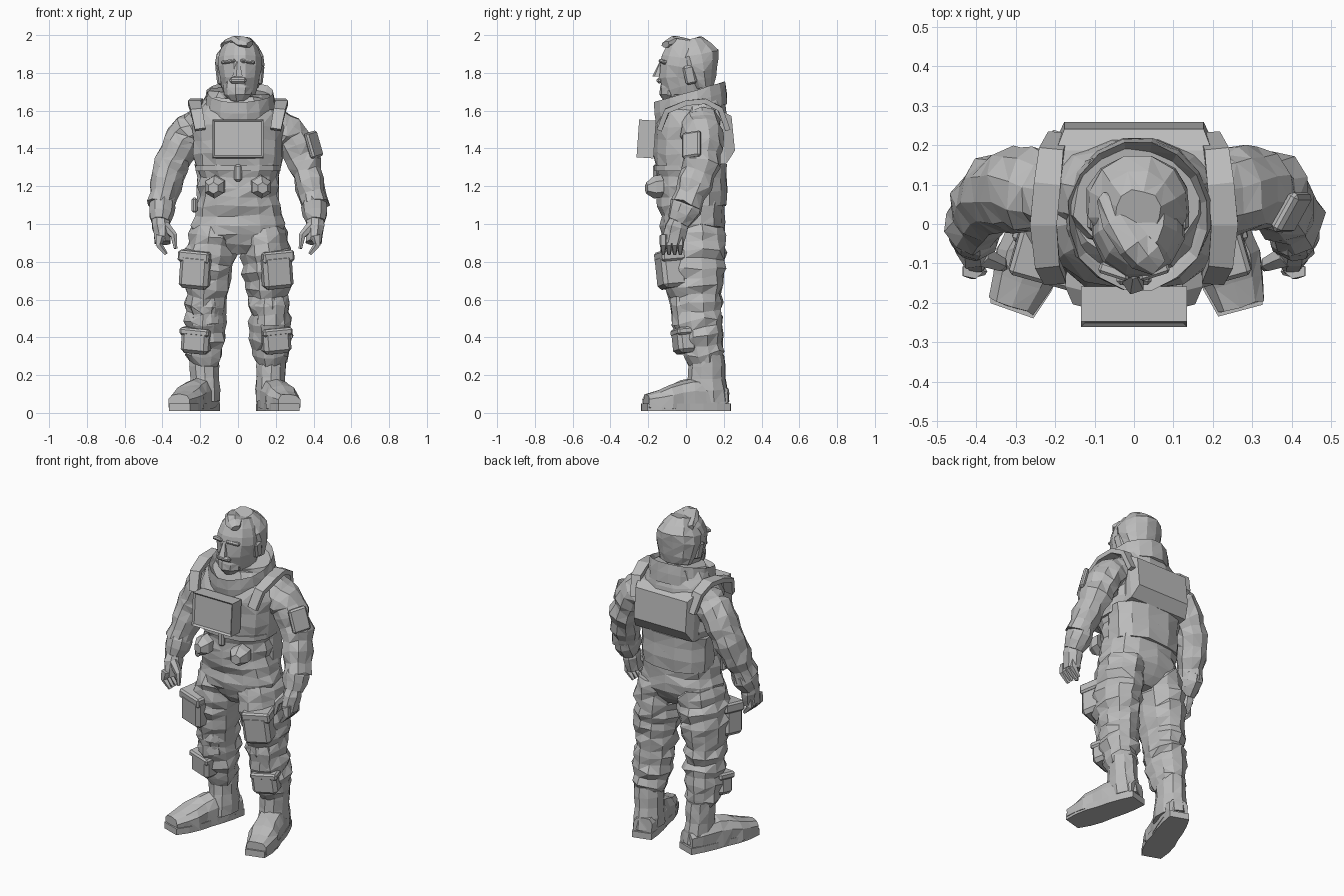
import bpy, bmesh, math, random
from mathutils import Vector, Matrix

random.seed(7)
old = bpy.data.objects.get("Cube")
if old:
    bpy.data.objects.remove(old)

grey = (.5, .5, .5, 1)
suit = bpy.data.materials.new("suit_grey")
suit.use_nodes = True
suit.diffuse_color = grey
suit.node_tree.nodes["Principled BSDF"].inputs["Base Color"].default_value = grey


def finish(name, bm, side):
    """Mirror if needed, then turn the mesh into a named object."""
    bm.transform(Matrix.Diagonal((side, 1, 1, 1)))
    bmesh.ops.recalc_face_normals(bm, faces=bm.faces)
    mesh = bpy.data.meshes.new(name)
    bm.to_mesh(mesh)
    bm.free()
    mesh.materials.append(suit)
    bpy.context.collection.objects.link(bpy.data.objects.new(name, mesh))


def sample(values, t):
    """Read an evenly spaced list of numbers or points at t from start to end."""
    if len(values) == 1:
        return values[0]
    place = t * (len(values) - 1)
    i = min(int(place), len(values) - 2)
    return values[i] + (values[i + 1] - values[i]) * (place - i)


def loft(name, path, width, depth, rings=5, sides=10, fold=0, side=1,
         axis=None, power=1, floor=0):
    """Sweep an ellipse along a path; fold crumples the cloth."""
    path = [Vector(p) for p in path]
    bm = bmesh.new()
    loops = []
    step = 1 / (rings - 1)
    for i in range(rings):
        t = min(i * step, 1)
        ahead = sample(path, min(t + step, 1)) - sample(path, max(t - step, 0))
        along = (Vector(axis) if axis else ahead).normalized()
        across = Vector((1, 0, 0))
        across = (across - along * across.dot(along)).normalized()
        up = along.cross(across)
        ridge = fold * (i % 2 - .5)
        loop = []
        for j in range(sides):
            angle = math.tau * (j + .5) / sides
            c, s = math.cos(angle), math.sin(angle)
            c = math.copysign(abs(c) ** power, c)
            s = math.copysign(abs(s) ** power, s)
            swell = ridge + random.uniform(-fold, fold)
            point = sample(path, t) + along * random.uniform(-fold, fold)
            point += across * c * (sample(width, t) + swell)
            point += up * s * (sample(depth, t) + swell)
            point.z = max(point.z, floor)
            loop.append(bm.verts.new(point))
        loops.append(loop)
    for low, high in zip(loops, loops[1:]):
        for j in range(sides):
            k = (j + 1) % sides
            bm.faces.new((low[j], low[k], high[k], high[j]))
    if fold:
        for face in bm.faces[:]:
            first, second, third, fourth = face.verts
            pair = random.choice([(first, third), (second, fourth)])
            bmesh.utils.face_split(face, *pair)
    bm.faces.new(loops[0])
    bm.faces.new(loops[-1])
    finish(name, bm, side)


def box(name, at, size, turn=(0, 0, 0), side=1, bevel=.01, frame=0):
    """Bevelled block; frame sinks a panel into the front face instead."""
    bm = bmesh.new()
    bmesh.ops.create_cube(bm, size=1, matrix=Matrix.Diagonal((*size, 1)))
    if frame:
        bm.normal_update()
        front = [f for f in bm.faces if f.normal.y < -.9]
        bmesh.ops.inset_region(bm, faces=front, thickness=frame, depth=-.01)
    else:
        bmesh.ops.bevel(bm, geom=bm.edges[:], offset=bevel, segments=1, affect='EDGES')
    place = Matrix.Translation(at)
    for angle, letter in zip(turn, "XYZ"):
        place = place @ Matrix.Rotation(math.radians(angle), 4, letter)
    bm.transform(place)
    finish(name, bm, side)


# Trunk of the suit, jacket shell, back hem and hood
loft("lower_torso", path=[(0, .04, .85), (0, .02, 1.35)],
     width=[.1, .25, .24, .21, .21, .23], depth=[.1, .17, .17, .18, .18, .18],
     rings=11, sides=14, fold=.008, power=.85)
loft("jacket", path=[(0, .02, 1.29), (0, .04, 1.66)],
     width=[.23, .24, .25, .24, .15], depth=[.18, .2, .2, .18, .13],
     rings=6, sides=14, fold=.008, power=.85)
loft("jacket_back_hem", path=[(0, .08, 1.1), (0, .08, 1.32)], width=[.22, .23], depth=[.14],
     rings=4, sides=12, fold=.005, power=.85)
loft("chest_hem_band", path=[(0, .01, 1.28), (0, .01, 1.31)], width=[.23], depth=[.18],
     rings=2, sides=14, power=.85)
loft("hood", path=[(0, .08, 1.54), (.01, .06, 1.7)], width=[.24, .21, .16], depth=[.15, .14, .14],
     rings=4, sides=12, fold=.007)
box("waist_tab", at=(0, -.16, 1.27), size=(.04, .03, .09))

# Chest control box and back pack
box("chest_box", at=(0, -.21, 1.45), size=(.27, .09, .2), turn=(-4, 0, 0), frame=.014)
loft("back_pack", path=[(0, .13, 1.46), (0, .2, 1.46), (0, .25, 1.48)], width=[.28, .28, .25],
     depth=[.21, .2, .13], rings=3, sides=4, axis=(0, 1, .1))

# Neck ring, open at the top and raised toward the back
loft("collar", path=[(.01, .03, 1.58), (.01, .02, 1.7), (.01, .02, 1.64)],
     width=[.19, .18, .14], depth=[.2, .2, .15], sides=16, fold=.003, axis=(0, -.3, 1))

# Head, hair and face
loft("head", path=[(.01, .04, 1.6), (.01, -.01, 1.78), (.01, .02, 1.97)],
     width=[.08, .08, .1, .12, .12, .07], depth=[.09, .12, .13, .14, .14, .09],
     rings=9, sides=12, fold=.002)
loft("hair", path=[(.01, .09, 1.72), (.01, .03, 1.98)],
     width=[.1, .13, .13, .06], depth=[.06, .1, .13, .06], rings=7, sides=12, fold=.004)
loft("hair_quiff", path=[(-.08, .07, 1.94), (0, -.05, 1.97), (.06, -.11, 1.95)],
     width=[.02, .05, .05, .03], depth=[.02, .03, .03, .02], sides=7, fold=.004)
loft("nose", path=[(0, -.13, 1.86), (0, -.15, 1.78)], width=[.01, .02, .03],
     depth=[.01, .02, .03], rings=3, sides=5, axis=(0, 0, -1))
loft("beard", path=[(0, -.07, 1.65), (0, -.07, 1.76)], width=[.04, .07, .08, .07],
     depth=[.05, .07, .07, .06], rings=4, sides=9, fold=.003)
box("moustache", at=(0, -.14, 1.76), size=(.09, .03, .03))

for side, tag in ((1, "left_"), (-1, "right_")):
    box(tag + "brow", at=(.05, -.12, 1.86), size=(.08, .03, .02), turn=(0, 8, 18),
        side=side, bevel=.007)
    box(tag + "ear", at=(.11 + .01 * side, .02, 1.79), size=(.03, .06, .1), turn=(12, 6, 0), side=side)

    # Shoulder strap wrapping from chest to back
    loft(tag + "shoulder_strap", path=[(.2, -.14, 1.5), (.22, -.1, 1.6), (.23, 0, 1.64),
         (.22, .1, 1.65), (.21, .18, 1.61), (.19, .22, 1.5)],
         width=[.04, .05, .04], depth=[.02], rings=6, sides=4, side=side)

    # Sleeve with a padded cuff
    loft(tag + "sleeve", path=[(.17, .07, 1.54), (.28, .09, 1.47), (.36, .08, 1.3), (.41, 0, 1.1)],
         width=[.09, .1, .09, .07], depth=[.11, .11, .1, .08],
         rings=12, fold=.008, side=side)
    loft(tag + "cuff", path=[(.4, .02, 1.13), (.41, -.04, 1.01)],
         width=[.06, .07, .07, .05], depth=[.08, .09, .08, .06],
         rings=4, sides=9, fold=.003, side=side)

    # Gloved hand, four curled fingers and a thumb
    loft(tag + "palm", path=[(.41, -.04, 1.03), (.4, -.07, .9)], width=[.05, .05, .04],
         depth=[.05, .07, .06], rings=4, sides=8, fold=.004, side=side)
    for finger in range(4):
        y = .03 * finger - .12
        loft(f"{tag}finger_{finger + 1}", path=[(.41, y, .94), (.42, y, .89), (.38, y, .84)],
             width=[.03, .02, .01], depth=[.02, .02, .01], sides=5, side=side)
    loft(tag + "thumb", path=[(.39, -.08, .99), (.34, -.1, .94), (.33, -.11, .87)],
         width=[.03, .02, .01], depth=[.03, .02, .01], sides=6, side=side)

    # Trouser leg, bunched at the knee and shin
    loft(tag + "leg", path=[(.13, .04, .98), (.16, .04, .74), (.17, .06, .5), (.18, .1, .26)],
         width=[.12, .13, .13, .11, .11, .11, .08],
         depth=[.16, .17, .16, .14, .13, .12, .09],
         rings=17, sides=11, fold=.01, side=side)
    loft(tag + "knee_pad", path=[(.17, -.03, .62), (.17, -.02, .47)],
         width=[.07, .08, .07], depth=[.05], rings=4, sides=8, fold=.008, side=side)

    # Thigh and shin cargo pockets with flaps, set further out on the right
    slant = (6, -4, 16)
    out = .21 - .01 * side
    box(tag + "thigh_pocket", at=(out, -.08, .75), size=(.16, .13, .18), turn=slant,
        side=side, bevel=.02)
    box(tag + "thigh_flap", at=(out, -.08, .83), size=(.17, .14, .06), turn=slant, side=side)
    box(tag + "shin_pocket", at=(out, -.01, .38), size=(.15, .1, .13), turn=slant,
        side=side, bevel=.02)
    box(tag + "shin_flap", at=(out, -.01, .43), size=(.16, .11, .04), turn=slant, side=side)

    # Boot: shaft, foot turned further out on the right, and sole
    toe = .29 - .02 * side
    outward = (toe - .15, -.45, 0)
    loft(tag + "boot_shaft", path=[(.18, .11, .31), (.17, .11, .06)], width=[.08],
         depth=[.09, .1, .12], fold=.004, side=side)
    loft(tag + "boot_foot", path=[(.15, .21, .08), (toe, -.21, .05)],
         width=[.06, .08, .08, .09, .06], depth=[.06, .1, .12, .08, .05],
         rings=8, fold=.004, side=side, axis=outward, power=.75, floor=.02)
    loft(tag + "boot_sole", path=[(.15, .22, .03), (toe, -.22, .03)],
         width=[.06, .08, .08, .09, .06], depth=[.02], rings=7, sides=4,
         side=side, axis=outward, power=.1)

    # Hose valve on the belly
    loft(tag + "valve", path=[(.12, -.13, 1.2), (.13, -.21, 1.19)],
         width=[.06, .06, .03], depth=[.06, .06, .03], sides=6, side=side, axis=(.25, -1, 0))

# Sleeve patch and hip pouch
box("left_sleeve_patch", at=(.4, .03, 1.42), size=(.03, .11, .14), turn=(0, -16, -30))
box("right_hip_pouch", at=(-.23, -.05, 1.1), size=(.03, .06, .08))
